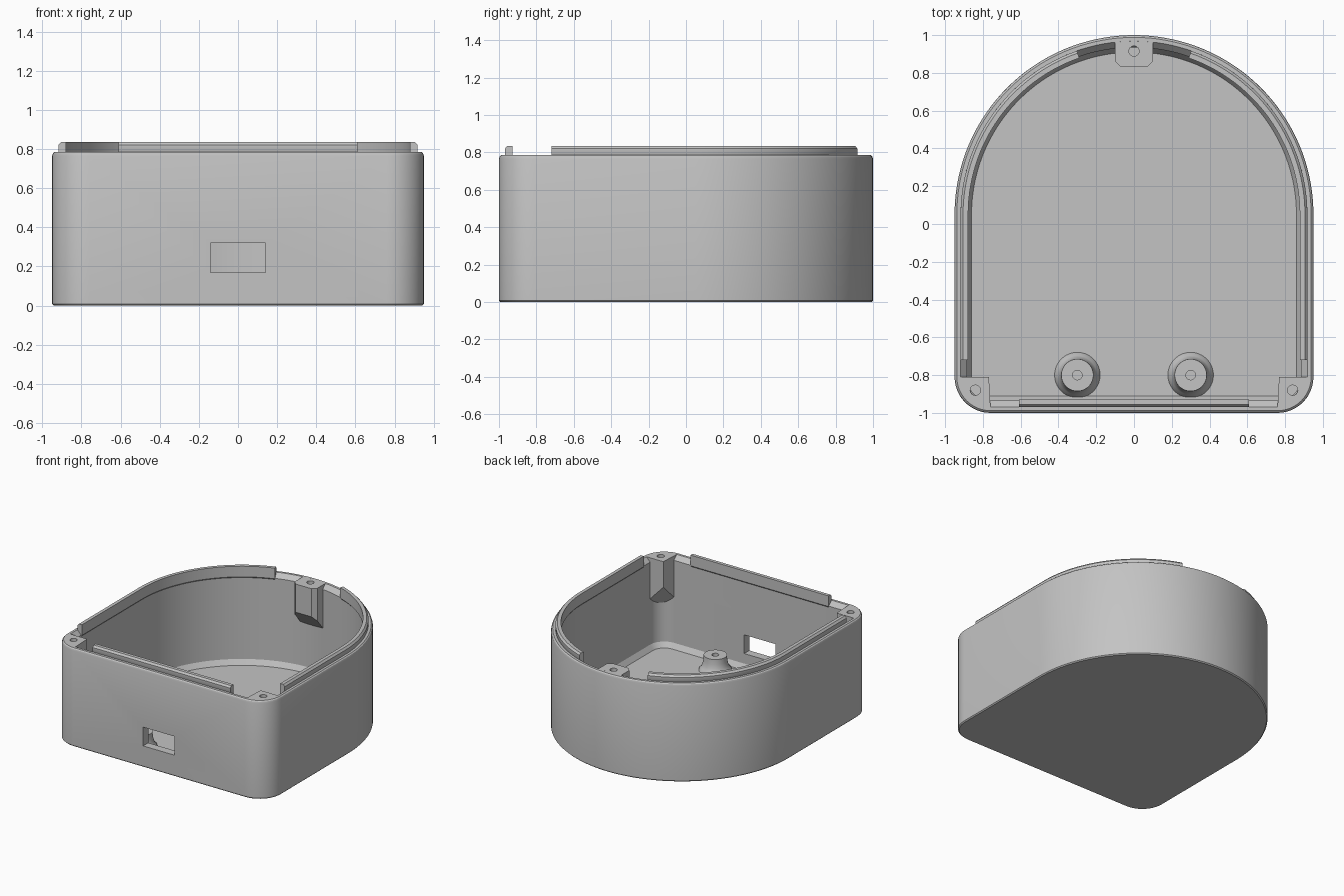
import bpy, bmesh
from math import sin, cos, radians, acos, degrees

cube = bpy.data.objects.get("Cube")
if cube:
    bpy.data.objects.remove(cube, do_unlink=True)

HALF, MID, CORNER = 0.95, 0.05, 0.19   # half width, back arc centre, front corner radius
RIM = 0.785                            # top of the wall

grey = bpy.data.materials.new("plain_grey")
grey.use_nodes = True
colour = (0.55, 0.55, 0.55, 1)
grey.diffuse_color = colour
grey.node_tree.nodes["Principled BSDF"].inputs["Base Color"].default_value = colour


def arc(cx, cy, r, start, end, steps):
    """Path points as position plus outward normal."""
    pts = []
    for k in range(steps + 1):
        a = radians(start + (end - start) * k / steps)
        pts.append((cx + r * cos(a), cy + r * sin(a), cos(a), sin(a)))
    return pts


def inset(path, d):
    return [(x - nx * d, y - ny * d) for x, y, nx, ny in path]


def make(name, bm):
    bmesh.ops.recalc_face_normals(bm, faces=bm.faces)
    mesh = bpy.data.meshes.new(name)
    bm.to_mesh(mesh)
    bm.free()
    mesh.materials.append(grey)
    ob = bpy.data.objects.new(name, mesh)
    bpy.context.collection.objects.link(ob)
    return ob


def loft(name, loops, closed=True, ring=False):
    """Skin between loops of 3D points; a ring also joins the last to the first."""
    bm = bmesh.new()
    rows = [[bm.verts.new(p) for p in loop] for loop in loops]
    n = len(rows[0])
    pairs = list(zip(rows, rows[1:])) + ([(rows[-1], rows[0])] if ring else [])
    for a, b in pairs:
        for k in range(n if closed else n - 1):
            j = (k + 1) % n
            bm.faces.new((a[k], a[j], b[j], b[k]))
    if ring:
        bm.faces.new([r[0] for r in rows])
        bm.faces.new([r[-1] for r in rows])
    else:
        bm.faces.new(rows[0])
        bm.faces.new(rows[-1])
    return make(name, bm)


def sweep(name, path, section):
    """Sweep an (inset, height) section along an open path."""
    return loft(name, [[(x, y, z) for x, y in inset(path, d)] for d, z in section],
                closed=False, ring=True)


def smooth(ob):
    bpy.ops.object.select_all(action='DESELECT')
    ob.select_set(True)
    bpy.context.view_layer.objects.active = ob
    bpy.ops.object.shade_smooth_by_angle(angle=radians(30))


def cut(ob, cutter):
    cutter.hide_render = True
    mod = ob.modifiers.new("cut", 'BOOLEAN')
    mod.operation, mod.solver, mod.object = 'DIFFERENCE', 'EXACT', cutter
    bpy.context.view_layer.objects.active = ob
    bpy.ops.object.modifier_apply(modifier=mod.name)
    bpy.data.objects.remove(cutter, do_unlink=True)


def drill(ob, x, y):
    rings = [[(px, py, z) for px, py, _, _ in arc(x, y, 0.027, 0, 345, 23)]
             for z in (RIM - 0.2, RIM + 0.1)]
    cut(ob, loft("drill", rings))


# Hollow D-shaped body: outer skin, rim, inner wall and floor
cx, cy = HALF - CORNER, CORNER - 1
outline = (arc(0, MID, HALF, 0, 180, 72) + arc(-cx, cy, CORNER, 180, 270, 12)
           + arc(cx, cy, CORNER, 270, 360, 12))
profile = [(0.008, 0), (0, 0.008), (0, 0.765), (0.004, 0.778), (0.012, RIM),
           (0.032, RIM), (0.065, 0.75), (0.065, 0.09), (0.09, 0.05)]
body = loft("case_body", [[(x, y, z) for x, y in inset(outline, d)] for d, z in profile])

# Connector opening in the front wall
window = [[(x, y, z) for x, z in ((-0.14, 0.17), (0.14, 0.17), (0.14, 0.32), (-0.14, 0.32))]
          for y in (-1.1, -0.85)]
cut(body, loft("window_cutter", window))
smooth(body)

# Locating lip: front strip and two side strips running round the back
section = [(0.032, RIM), (0.032, 0.82), (0.045, 0.835), (0.072, 0.835),
           (0.072, 0.75), (0.06, 0.735)]
smooth(sweep("front_lip", [(-0.61, -1, 0, -1), (0.61, -1, 0, -1)], section))
right_path = [(HALF, -0.72, 1, 0)] + arc(0, MID, HALF, 0, degrees(acos(0.3 / 0.91)), 28)
for side, s in (("left", 1), ("right", -1)):
    smooth(sweep(side + "_lip", [(s * x, y, s * nx, ny) for x, y, nx, ny in right_path],
                 section))

    # Corner screw post with an overhanging sloped underside
    plan = [(0.768, cy)] + [(x, y) for x, y in reversed(inset(arc(cx, cy, CORNER, 270, 360, 12), 0.032))]
    low = [(s * x, y, 0.58 - 1.05 * (x - 0.768 + cy - y)) for x, y in plan]
    post = loft(side + "_screw_post", [low, [(s * x, y, RIM) for x, y in plan]])
    drill(post, s * 0.84, -0.88)
    smooth(post)

    # Floor standoff with flared foot and a pilot hole
    turned = [(0.122, 0.045), (0.118, 0.06), (0.104, 0.075), (0.094, 0.1),
              (0.087, 0.13), (0.085, 0.17), (0.025, 0.17), (0.025, 0.06)]
    rings = [[(x, y, z) for x, y, _, _ in arc(s * 0.3, -0.8, r, 0, 350, 35)]
             for r, z in turned]
    smooth(loft(side + "_standoff", rings))

# Rear screw post with chamfered front corners and sloped underside
reach = HALF - 0.032
plan = [(-0.1, 0.86), (-0.07, 0.83), (0.07, 0.83), (0.1, 0.86)]
plan += [(x, MID + (reach ** 2 - x * x) ** 0.5) for x in (0.1, 0.05, 0, -0.05, -0.1)]
post = loft("rear_screw_post", [[(x, y, 0.56 - 1.2 * (y - 0.83)) for x, y in plan],
                                [(x, y, RIM) for x, y in plan]])
drill(post, 0, 0.915)
smooth(post)
